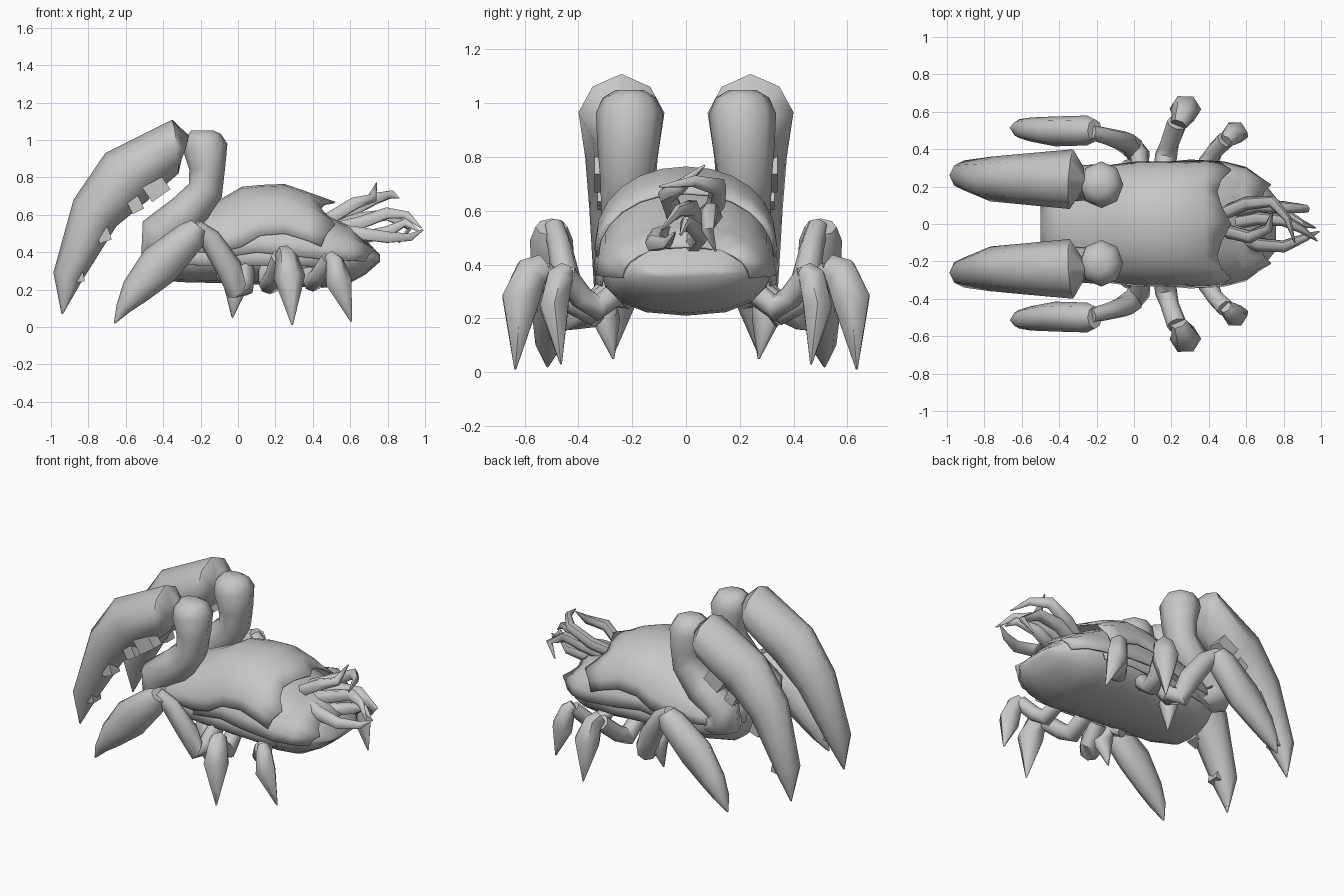
import bpy, bmesh, math
from mathutils import Vector, Matrix

grey = bpy.data.materials.new("shell_grey")
grey.diffuse_color = (0.57, 0.57, 0.57, 1)


def finish(name, bm, angle=60):
    bmesh.ops.recalc_face_normals(bm, faces=bm.faces)
    me = bpy.data.meshes.new(name)
    bm.to_mesh(me)
    bm.free()
    ob = bpy.data.objects.new(name, me)
    bpy.context.collection.objects.link(ob)
    me.materials.append(grey)
    bpy.ops.object.select_all(action='DESELECT')
    ob.select_set(True)
    bpy.context.view_layer.objects.active = ob
    bpy.ops.object.shade_smooth_by_angle(angle=math.radians(angle))
    return ob


def power(v, e):
    return math.copysign(abs(v) ** e, v)


def bridge(bm, rings, closed=True):
    n = len(rings[0])
    for a, b in zip(rings, rings[1:]):
        for i in range(n if closed else n - 1):
            j = (i + 1) % n
            bm.faces.new((a[i], a[j], b[j], b[i]))
    if closed:
        bm.faces.new(rings[0])
        bm.faces.new(rings[-1])


def limb(name, path, ref, sides=8, mirror=False, pinch=1.0):
    """Tube through (x, y, z, radius along ref, other radius)."""
    for s in ((1, -1) if mirror else (1,)):
        pts = [Vector((p[0], p[1] * s, p[2])) for p in path]
        r = Vector((ref[0], ref[1] * s, ref[2]))
        bm = bmesh.new()
        rings = []
        for i, p in enumerate(pts):
            t = Vector()
            if i:
                t += (p - pts[i - 1]).normalized()
            if i < len(pts) - 1:
                t += (pts[i + 1] - p).normalized()
            t.normalize()
            u = (r - t * r.dot(t)).normalized()
            v = t.cross(u)
            a, b = path[i][3:]
            rings.append([bm.verts.new(p + u * a * power(math.cos(k * math.tau / sides), pinch)
                                       + v * b * power(math.sin(k * math.tau / sides), pinch))
                          for k in range(sides)])
        bridge(bm, rings)
        side = "" if not mirror else ("_left" if s > 0 else "_right")
        finish(name + side, bm)


# Body: rounded sections (x, half width, top, middle, bottom)
body = [(-.49, .10, .47, .40, .34), (-.42, .22, .52, .40, .25), (-.3, .28, .58, .40, .24),
        (-.1, .30, .66, .42, .235), (.05, .31, .71, .42, .23), (.25, .32, .72, .42, .22),
        (.45, .32, .62, .39, .21), (.57, .30, .55, .38, .22), (.68, .24, .47, .37, .28),
        (.76, .14, .385, .365, .35)]
bm = bmesh.new()
rings = []
for x, w, top, mid, bot in body:
    ring = []
    for k in range(16):
        a = k * math.tau / 16
        c, s = power(math.cos(a), .8), power(math.sin(a), .95)
        ring.append(bm.verts.new((x, w * c, mid + s * ((top - mid) if s > 0 else (mid - bot)))))
    rings.append(ring)
bridge(bm, rings)
finish("body", bm)


# Overlapping back plates: open arches with a jagged rear rim
def plate(name, rows, jag, exp):
    bm = bmesh.new()
    rings = []
    for i, (x, w, top, edge) in enumerate(rows):
        ring = []
        for k in range(13):
            a = math.pi * k / 12
            dx = (jag if k % 4 == 2 else -jag * .5 if k % 4 == 0 else 0) if i == len(rows) - 1 else 0
            ring.append(bm.verts.new((x + dx, w * power(math.cos(a), exp),
                                      edge + (top - edge) * power(math.sin(a), exp + .05))))
        rings.append(ring)
    bridge(bm, rings, closed=False)
    ob = finish(name, bm)
    mod = ob.modifiers.new("thickness", 'SOLIDIFY')
    mod.thickness = .01


plate("carapace", [(-.50, .10, .48, .40), (-.42, .23, .53, .40), (-.3, .29, .59, .40),
                   (-.1, .32, .68, .40), (.02, .335, .75, .43), (.12, .335, .76, .49),
                   (.25, .335, .765, .50), (.38, .34, .72, .46), (.47, .335, .67, .43)], .05, .95)
plate("rear_plate", [(-.1, .315, .58, .37), (.1, .325, .63, .40), (.3, .345, .64, .38),
                     (.48, .335, .59, .36), (.60, .305, .54, .355), (.70, .24, .47, .35)], .035, .88)
plate("skirt_plate", [(-.38, .25, .48, .34), (-.2, .30, .53, .33), (.1, .325, .54, .33),
                      (.3, .34, .54, .33), (.5, .32, .51, .32)], .03, .8)

# Raised arms with heavy hooked claws
limb("claw_arm", [(-.32, .19, .38, .08, .07), (-.43, .21, .43, .10, .10), (-.42, .22, .51, .10, .105),
                  (-.275, .22, .605, .095, .11),
                  (-.175, .22, .73, .10, .095), (-.165, .215, .84, .115, .095), (-.175, .21, .96, .125, .12),
                  (-.19, .21, 1.02, .10, .10), (-.19, .21, 1.05, .05, .06)],
     (0, 1, 0), mirror=True)
limb("claw", [(-.29, .235, .95, .09, .08), (-.335, .24, .965, .16, .145), (-.60, .24, .80, .135, .17),
              (-.765, .24, .61, .12, .135), (-.91, .26, .27, .08, .08), (-.94, .27, .07, .004, .004)],
     (0, 1, 0), mirror=True, pinch=1.15)

# Blunt teeth on the inner curve of the claws
for s, side in ((1, "left"), (-1, "right")):
    for i, (x, z, d, y) in enumerate([(-.45, .76, .14, .30), (-.55, .655, .08, .29),
                                      (-.72, .495, .08, .28), (-.85, .27, .06, .265)]):
        bm = bmesh.new()
        bmesh.ops.create_cube(bm, size=1, matrix=Matrix.Translation((x, y * s, z))
                              @ Matrix.Rotation(math.radians(55 + 8 * i), 4, 'Y')
                              @ Matrix.Diagonal((d, .08, d * .85, 1)))
        finish(f"claw_tooth_{side}_{i + 1}", bm, 30)

# Front legs: bent upper part and long pointed foot
limb("front_leg_upper", [(.04, .28, .31, .05, .05), (.03, .36, .22, .06, .06), (-.01, .41, .21, .065, .065),
                         (-.05, .44, .32, .055, .07), (-.15, .47, .47, .045, .06), (-.23, .49, .54, .04, .04)],
     (0, 1, 0), mirror=True)
limb("front_leg_foot", [(-.21, .50, .54, .06, .05), (-.25, .50, .49, .08, .085), (-.42, .495, .33, .08, .115),
                        (-.55, .505, .19, .065, .08), (-.615, .51, .10, .05, .04), (-.66, .515, .02, .004, .004)],
     (0, 1, 0), mirror=True)

# Small tucked legs under the front of the body
limb("small_leg", [(-.08, .20, .27, .04, .04), (-.05, .28, .31, .05, .05), (-.01, .30, .20, .06, .055),
                   (-.03, .27, .05, .004, .004)], (1, 0, 0), 8, True)

# Middle and rear walking legs
limb("middle_leg_upper", [(.16, .26, .31, .05, .05), (.17, .36, .23, .06, .055), (.19, .43, .27, .05, .05),
                          (.23, .54, .37, .055, .05)], (1, 0, 0), 8, True)
limb("middle_leg_foot", [(.24, .53, .395, .045, .05), (.26, .575, .37, .06, .07), (.275, .615, .27, .085, .08),
                         (.29, .635, .01, .004, .004)], (1, 0, 0), 6, True)
limb("rear_leg_upper", [(.38, .25, .30, .045, .045), (.40, .33, .24, .055, .05), (.43, .39, .28, .045, .045),
                        (.49, .45, .36, .05, .045)], (1, 0, 0), 8, True)
limb("rear_leg_foot", [(.49, .445, .38, .035, .035), (.515, .47, .35, .05, .055), (.54, .49, .24, .07, .06),
                       (.605, .465, .03, .004, .004)], (1, 0, 0), 6, True)

# Curling tentacles at the tail
curls = [[(.46, -.03, .56), (.62, -.07, .66), (.72, -.02, .69), (.74, .07, .77)],
         [(.46, .05, .56), (.60, .11, .62), (.74, .12, .69), (.82, .03, .71), (.86, -.10, .69)],
         [(.50, .06, .53), (.66, .10, .58), (.80, .09, .60), (.92, .08, .53), (.86, .11, .45)],
         [(.50, -.05, .52), (.66, -.11, .50), (.80, -.12, .48), (.92, -.07, .48), (.99, -.04, .52)],
         [(.50, .0, .52), (.66, .03, .56), (.80, .02, .61), (.90, -.03, .60), (.98, -.09, .53)],
         [(.55, -.02, .48), (.68, .03, .48), (.80, .06, .51), (.90, .0, .56), (.97, -.02, .51)]]
for i, pts in enumerate(curls):
    n = len(pts) - 1
    path = [(*p, max(.004, .04 * (1 - (k / n) ** 3)), max(.004, .036 * (1 - (k / n) ** 3)))
            for k, p in enumerate(pts)]
    limb(f"tentacle_{i + 1}", path, (0, .6, .8), 6)
